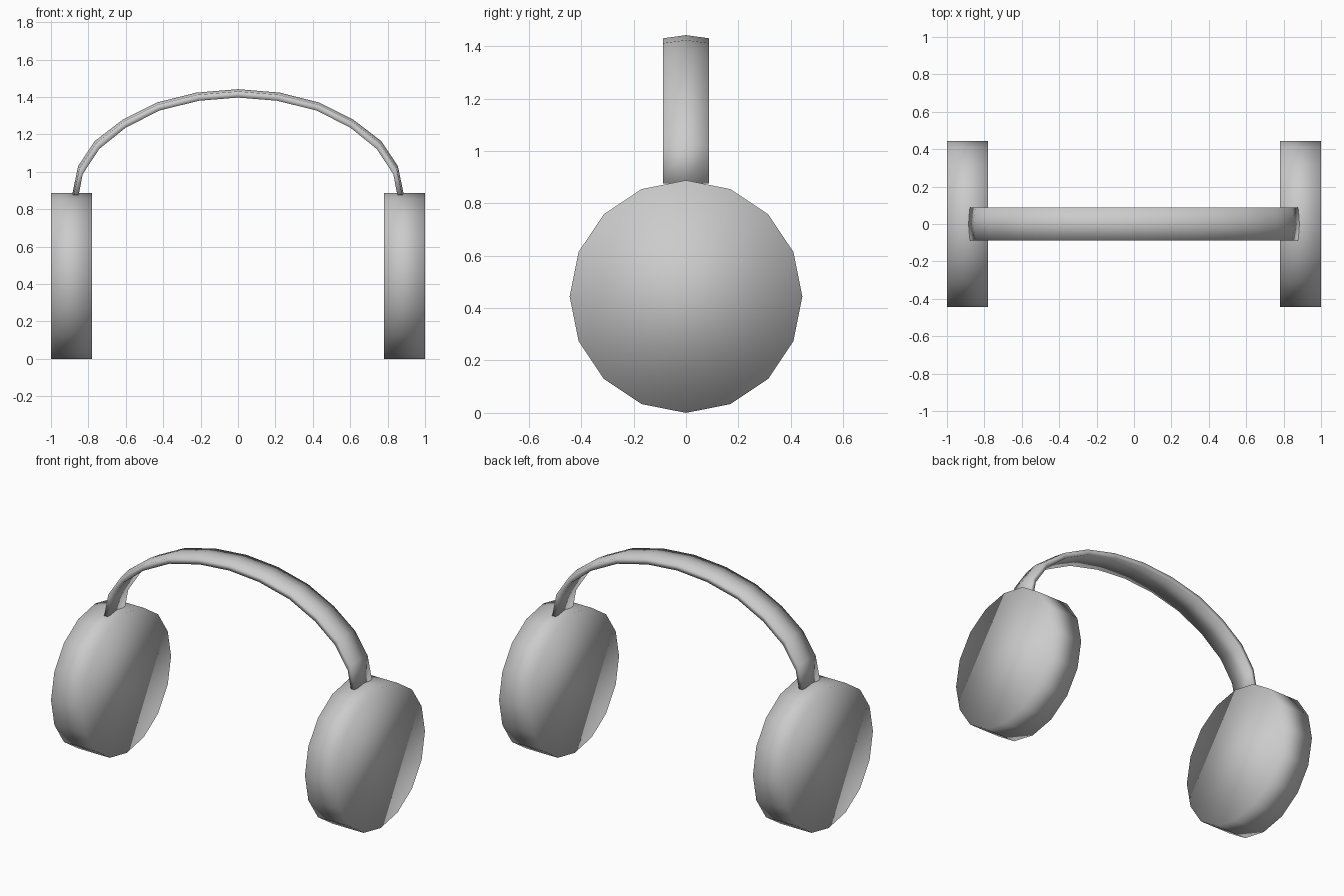
import bpy, math

if "Cube" in bpy.data.objects:
    bpy.data.objects.remove(bpy.data.objects["Cube"])

def smooth_object(name, verts, faces):
    mesh = bpy.data.meshes.new(name)
    mesh.from_pydata(verts, [], faces)
    mesh.shade_smooth()
    obj = bpy.data.objects.new(name, mesh)
    bpy.context.collection.objects.link(obj)
    return obj

def sweep(name, rings):
    # skin equal-sized rings and cap both ends
    n = len(rings[0])
    verts = [v for ring in rings for v in ring]
    faces = [(r*n + i, r*n + (i+1) % n, (r+1)*n + (i+1) % n, (r+1)*n + i)
             for r in range(len(rings) - 1) for i in range(n)]
    last = (len(rings) - 1) * n
    faces += [tuple(reversed(range(n))), tuple(range(last, last + n))]
    return smooth_object(name, verts, faces)

# ear cups: 16-sided discs facing sideways
R, SIDES = 0.444, 16
def cup_ring(x):
    return [(x, R*math.cos(2*math.pi*i/SIDES), R + R*math.sin(2*math.pi*i/SIDES))
            for i in range(SIDES)]
for name, x0, x1 in (("left_ear_cup", -1.0, -0.78), ("right_ear_cup", 0.78, 1.0)):
    sweep(name, [cup_ring(x0), cup_ring(x1)])

# headband: half profile (outer and inner x, z) from crown to cup, mirrored
outer = [(0, 1.442), (0.225, 1.423), (0.435, 1.37), (0.615, 1.28),
         (0.765, 1.165), (0.855, 1.03), (0.887, 0.876)]
inner = [(0, 1.397), (0.208, 1.38), (0.42, 1.328), (0.602, 1.235),
         (0.742, 1.122), (0.83, 0.988), (0.852, 0.876)]
def full(points):
    return [(-x, z) for x, z in reversed(points[1:])] + points

# cross-section: slightly crowned outside, flat inside
W = 0.087
rings = []
for (ox, oz), (ix, iz) in zip(full(outer), full(inner)):
    ex, ez = ox + 0.27*(ix - ox), oz + 0.27*(iz - oz)
    rings.append([(ix, -W, iz), (ix, W, iz), (ex, W, ez), (ox, 0, oz), (ex, -W, ez)])
sweep("headband", rings)
